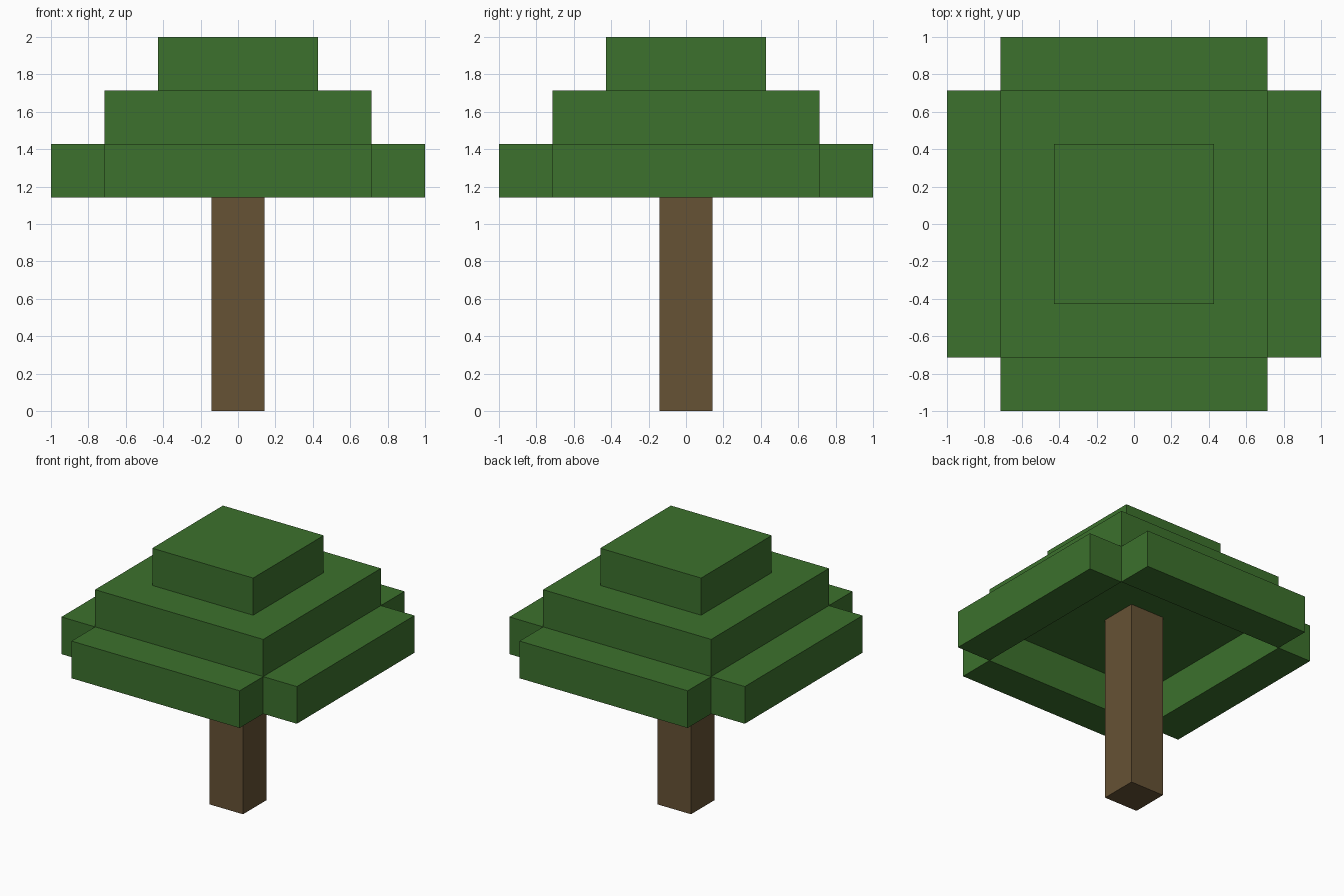
import bpy
import bmesh
from mathutils import Matrix, Vector

cube = bpy.data.objects.get("Cube")
if cube:
    bpy.data.objects.remove(cube, do_unlink=True)

U = 2 / 14  # block module: the tree is 14 modules wide and tall


def make_material(name, rgb):
    mat = bpy.data.materials.new(name)
    mat.use_nodes = True
    color = (*rgb, 1)
    mat.diffuse_color = color
    bsdf = next(n for n in mat.node_tree.nodes if n.type == 'BSDF_PRINCIPLED')
    bsdf.inputs["Base Color"].default_value = color
    return mat


def block(name, center, size, mat):
    """Box given by centre and size in modules."""
    bm = bmesh.new()
    bmesh.ops.create_cube(bm, size=U)
    bmesh.ops.scale(bm, vec=Vector(size), verts=bm.verts)
    mesh = bpy.data.meshes.new(name)
    bm.to_mesh(mesh)
    bm.free()
    mesh.materials.append(mat)
    obj = bpy.data.objects.new(name, mesh)
    obj.location = Vector(center) * U
    bpy.context.collection.objects.link(obj)
    return obj


leaf = make_material("leaf green", (0.045, 0.165, 0.026))
bark = make_material("bark brown", (0.133, 0.084, 0.035))

# Trunk reaches up to the underside of the middle canopy
block("trunk", (0, 0, 5), (2, 2, 10), bark)

# Lower canopy: four bars around a hollow centre
for side, x, y in (("left", 1, 0), ("right", -1, 0), ("front", 0, -1), ("back", 0, 1)):
    size = (2, 10, 2) if x else (10, 2, 2)
    block(f"lower_canopy_{side}", (6 * x, 6 * y, 9), size, leaf)

# Stacked upper canopy
block("middle_canopy", (0, 0, 11), (10, 10, 2), leaf)
block("top_canopy", (0, 0, 13), (6, 6, 2), leaf)
